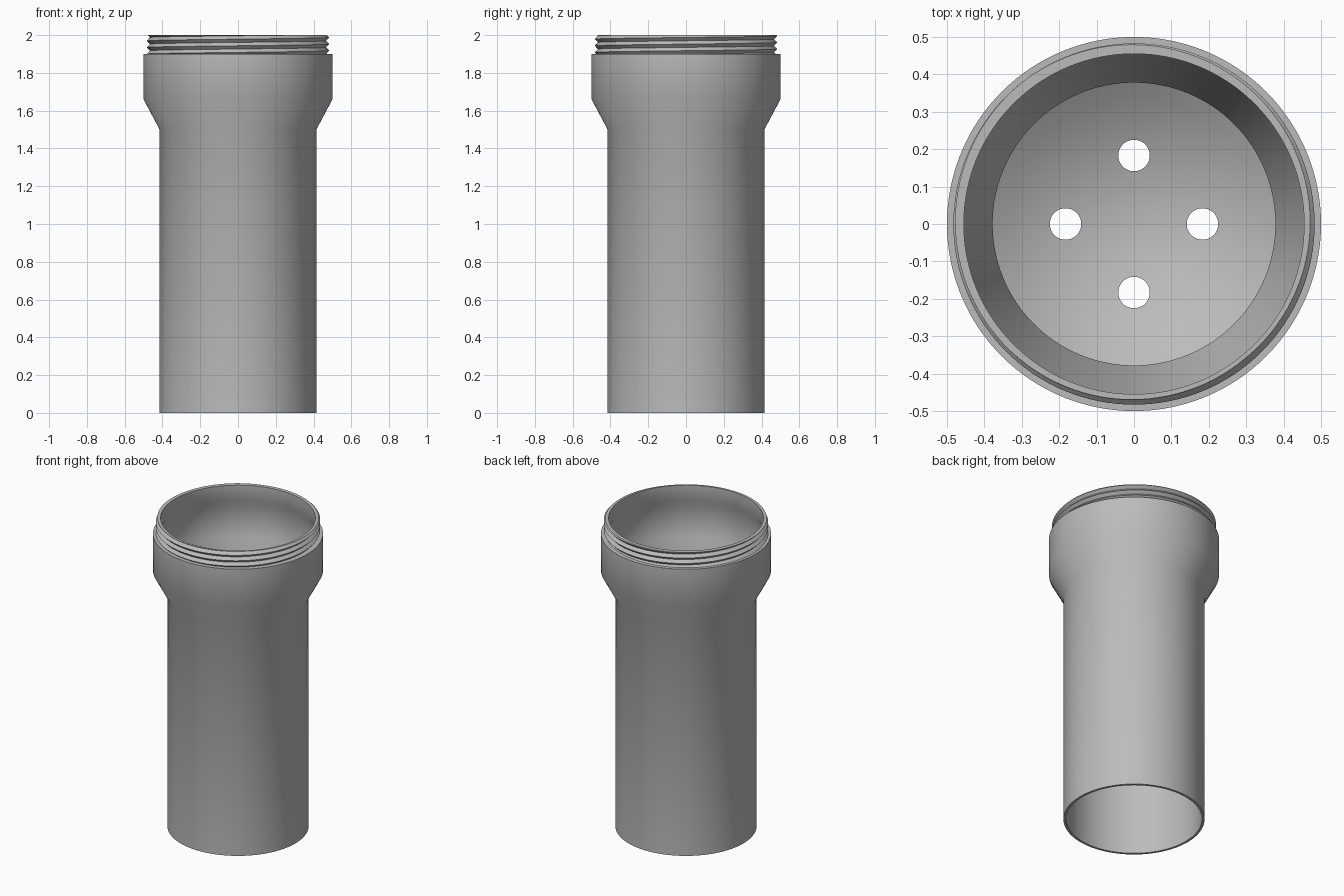
import bpy, bmesh, math

SEG = 128
TAU = 2 * math.pi

default = bpy.data.objects.get("Cube")
if default:
    bpy.data.objects.remove(default, do_unlink=True)

# One plain grey plastic
grey = bpy.data.materials.new("grey_plastic")
grey.use_nodes = True
colour = (0.5, 0.5, 0.5, 1)
grey.diffuse_color = colour
grey.node_tree.nodes["Principled BSDF"].inputs["Base Color"].default_value = colour


def make_object(name, bm):
    mesh = bpy.data.meshes.new(name)
    bm.to_mesh(mesh)
    bm.free()
    obj = bpy.data.objects.new(name, mesh)
    bpy.context.collection.objects.link(obj)
    mesh.materials.append(grey)
    return obj


def activate(obj):
    bpy.ops.object.select_all(action='DESELECT')
    obj.select_set(True)
    bpy.context.view_layer.objects.active = obj


def dish(radius, rim_z, depth, steps=10):
    """Shallow bowl profile from its rim to the centre."""
    return [(radius * (1 - i / steps), rim_z - depth * (1 - (1 - i / steps) ** 2))
            for i in range(steps + 1)]


def lathe(name, profile):
    """Spin a profile that starts and ends on the z axis."""
    bm = bmesh.new()
    verts = [bm.verts.new((r, 0, z)) for r, z in profile]
    edges = [bm.edges.new(pair) for pair in zip(verts, verts[1:])]
    bmesh.ops.spin(bm, geom=verts + edges, cent=(0, 0, 0), axis=(0, 0, 1),
                   angle=TAU, steps=SEG, use_duplicate=False)
    bmesh.ops.remove_doubles(bm, verts=bm.verts, dist=0.0001)
    bmesh.ops.recalc_face_normals(bm, faces=bm.faces)
    return make_object(name, bm)


# Hollow tube with a wide collar, a neck and an inner dished floor
outer = [(0.40, 0), (0.415, 0), (0.415, 1.5), (0.5, 1.66), (0.5, 1.9),
         (0.466, 1.9), (0.466, 2.0), (0.455, 2.0)]
inner = [(0.455, 1.91), (0.475, 1.87), (0.475, 1.66), (0.378, 1.48)]
underside = dish(0.40, 1.40, 0.12)[::-1]
body = lathe("tube_body", underside + outer + inner + dish(0.378, 1.45, 0.13))

# Four drain holes through the floor
bm = bmesh.new()
for i in range(4):
    a = i * TAU / 4
    made = bmesh.ops.create_cone(bm, cap_ends=True, segments=48, radius1=0.042,
                                 radius2=0.042, depth=0.6)
    bmesh.ops.translate(bm, verts=made["verts"],
                        vec=(0.183 * math.cos(a), 0.183 * math.sin(a), 1.35))
cutter = make_object("hole_cutter", bm)
cutter.hide_render = True
activate(body)
cut = body.modifiers.new("drain_holes", 'BOOLEAN')
cut.operation = 'DIFFERENCE'
cut.solver = 'EXACT'
cut.object = cutter
bpy.ops.object.modifier_apply(modifier=cut.name)
bpy.data.objects.remove(cutter, do_unlink=True)

# Helical screw thread on the neck, trimmed flat at both ends
BASE, TOP, PITCH = 1.9, 2.0, 0.035
ROOT, CREST = 0.466, 0.483


def thread_radius(z, turn):
    phase = ((z - BASE) / PITCH - turn) % 1
    return ROOT + (CREST - ROOT) * (1 - abs(2 * phase - 1))


bm = bmesh.new()
columns = []
for s in range(SEG + 1):
    turn = s / SEG
    a = turn * TAU
    points = [(0.46, BASE)]
    for k in range(9):
        z = min(TOP, max(BASE, BASE + PITCH * (k / 2 + turn - 1)))
        points.append((thread_radius(z, turn), z))
    points.append((0.46, TOP))
    columns.append([bm.verts.new((r * math.cos(a), r * math.sin(a), z)) for r, z in points])
for left, right in zip(columns, columns[1:]):
    for k in range(len(left) - 1):
        bm.faces.new((left[k], right[k], right[k + 1], left[k + 1]))
bmesh.ops.remove_doubles(bm, verts=bm.verts, dist=0.00005)
thread = make_object("screw_thread", bm)

# Smooth walls with crisp rims
for obj in (body, thread):
    activate(obj)
    bpy.ops.object.shade_smooth_by_angle(angle=math.radians(30))
